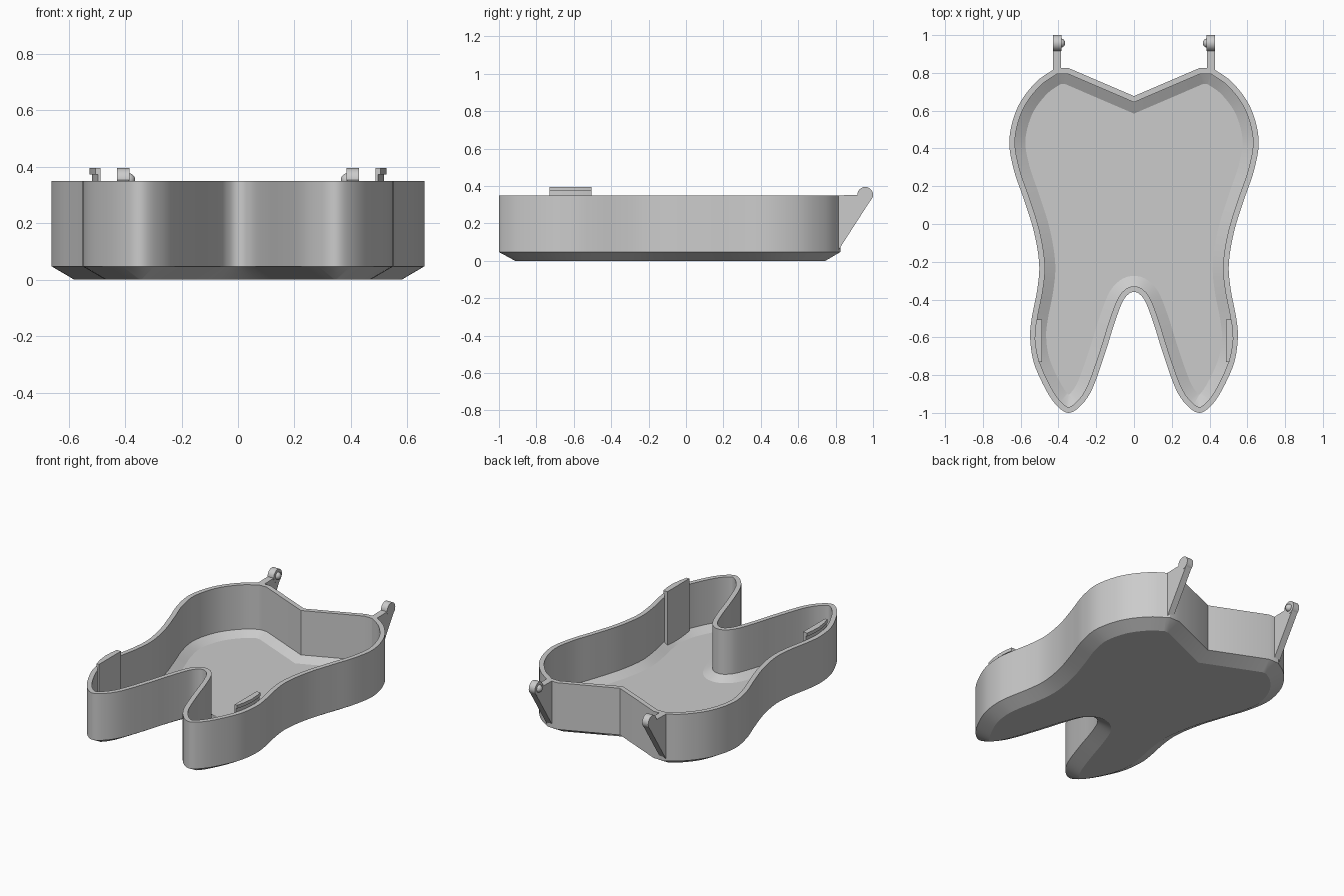
import bpy, bmesh, math
from mathutils import Vector

cube = bpy.data.objects.get("Cube")
if cube:
    bpy.data.objects.remove(cube, do_unlink=True)

grey = bpy.data.materials.new("plain grey")
grey.use_nodes = True
COLOUR = (0.6, 0.6, 0.6, 1)
grey.diffuse_color = COLOUR
grey.node_tree.nodes["Principled BSDF"].inputs["Base Color"].default_value = COLOUR


def finish(bm, name, angle=24):
    bmesh.ops.remove_doubles(bm, verts=bm.verts, dist=1e-5)
    bmesh.ops.recalc_face_normals(bm, faces=bm.faces)
    mesh = bpy.data.meshes.new(name)
    bm.to_mesh(mesh)
    bm.free()
    mesh.materials.append(grey)
    obj = bpy.data.objects.new(name, mesh)
    bpy.context.collection.objects.link(obj)
    bpy.ops.object.select_all(action='DESELECT')
    obj.select_set(True)
    bpy.context.view_layer.objects.active = obj
    bpy.ops.object.shade_smooth_by_angle(angle=math.radians(angle))
    return obj


def prism(bm, points, shift):
    """Closed prism from a 3D polygon and an extrusion vector."""
    low = [bm.verts.new(p) for p in points]
    high = [bm.verts.new(Vector(p) + Vector(shift)) for p in points]
    bm.faces.new(low)
    bm.faces.new(high)
    n = len(low)
    for i in range(n):
        j = (i + 1) % n
        bm.faces.new((low[i], low[j], high[j], high[i]))


def spline(points, steps):
    """Catmull-Rom curve whose last point lies on the mirror line."""
    p = [Vector(q) for q in points]
    p = [2 * p[0] - p[1]] + p + [Vector((-p[-2].x, p[-2].y))]
    out = []
    for a, b, c, d in zip(p, p[1:], p[2:], p[3:]):
        for s in range(steps):
            t = s / steps
            out.append(0.5 * (2 * b + (c - a) * t + (2 * a - 5 * b + 4 * c - d) * t * t
                              + (3 * b - a - 3 * c + d) * t ** 3))
    return out + [p[-2]]


def mirrored(half):
    return half + [Vector((-p.x, p.y)) for p in reversed(half[1:-1])]


# Outline of one half, from the top notch round to the fork of the roots
side = [(0.415, 0.825), (0.52, 0.75), (0.615, 0.62), (0.66, 0.45), (0.637, 0.29),
        (0.583, 0.13), (0.53, -0.04), (0.502, -0.21), (0.512, -0.345), (0.54, -0.49),
        (0.55, -0.6), (0.53, -0.735), (0.468, -0.875), (0.41, -0.96), (0.348, -1.0),
        (0.285, -0.965), (0.222, -0.875), (0.155, -0.69), (0.105, -0.53),
        (0.062, -0.415), (0.03, -0.372), (0, -0.36)]
half = [Vector((0, 0.677)), Vector((0.345, 0.825))] + spline(side, 5)
outline = mirrored(half)


def inset(dist):
    """Inward offset, with crossed-over points merged into their neighbour."""
    n, result = len(outline), []
    for i in range(len(half)):
        p = outline[i]
        d1 = (p - outline[i - 1]).normalized()
        d2 = (outline[(i + 1) % n] - p).normalized()
        n1, n2 = Vector((d1.y, -d1.x)), Vector((d2.y, -d2.x))
        m = (n1 + n2).normalized()
        q = p + m * dist / max(m.dot(n1), 0.5)
        if result and min((q - o).length for o in outline) < dist * 0.97:
            q = result[-1].copy()
        result.append(q)
    return mirrored(result)


# Tray shell: chamfered base, wall, rim, inner wall and chamfered floor
bm = bmesh.new()
loops = [[bm.verts.new((p.x, p.y, z)) for p in inset(d)]
         for d, z in ((0.08, 0), (0, 0.047), (0, 0.35), (0.03, 0.35), (0.03, 0.062), (0.085, 0.03))]
count = len(outline)
for a, b in zip(loops, loops[1:]):
    for i in range(count):
        j = (i + 1) % count
        bm.faces.new((a[i], a[j], b[j], b[i]))
for cap in (loops[0], loops[-1]):
    bm.faces.new(cap)
finish(bm, "tray_shell")

# Hinge barrel and gusset profile in the side plane
HY, HZ, HR = 0.958, 0.353, 0.042
circle = [(HY + HR * math.cos(a), HZ + HR * math.sin(a))
          for a in (math.tau * k / 24 for k in range(24))]
gusset = [(0.81, 0.05), (0.82, 0.065), (0.992, 0.332), (HY, HZ), (0.81, 0.35)]

for name, s in (("left", 1), ("right", -1)):
    # Hinge arm
    bm = bmesh.new()
    prism(bm, [(s * 0.386, y, z) for y, z in gusset], (s * 0.042, 0, 0))
    finish(bm, name + "_hinge_arm")
    bm = bmesh.new()
    prism(bm, [(s * 0.385, y, z) for y, z in circle], (s * 0.044, 0, 0))
    finish(bm, name + "_hinge_barrel")

    # Domed pin on the inner face of the barrel
    bm = bmesh.new()
    bmesh.ops.create_uvsphere(bm, u_segments=16, v_segments=10, radius=0.024)
    for v in bm.verts:
        v.co += Vector((s * 0.388, HY, HZ))
    finish(bm, name + "_hinge_pin", 40)

    # Snap clip against the inner wall, with a small outward lip
    back = [(0.507, -0.505), (0.514, -0.55), (0.517, -0.61), (0.51, -0.67), (0.496, -0.73)]
    for part, extra, z, height in (("clip", 0, 0.03, 0.365), ("clip_lip", 0.009, 0.373, 0.022)):
        bm = bmesh.new()
        shape = [(0.487, -0.73), (0.487, -0.505)] + [(x + extra, y) for x, y in back]
        prism(bm, [(s * x, y, z) for x, y in shape], (0, 0, height))
        finish(bm, name + "_" + part)
